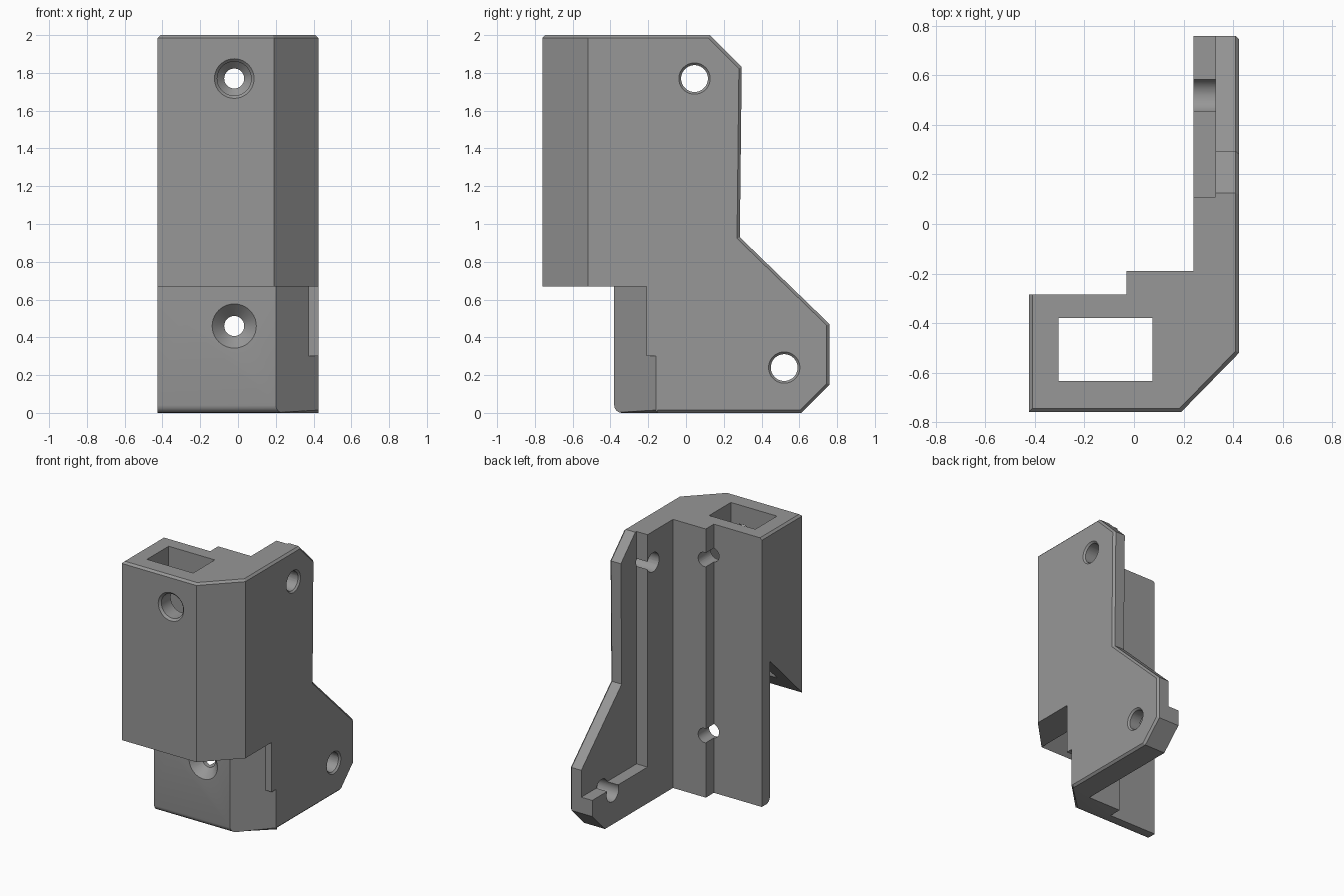
import bpy, bmesh, math
from mathutils import Matrix, Vector

if "Cube" in bpy.data.objects:
    bpy.data.objects.remove(bpy.data.objects["Cube"])

grey = bpy.data.materials.new("grey plastic")
grey.diffuse_color = (0.31, 0.31, 0.31, 1)
grey.use_nodes = True
grey.node_tree.nodes["Principled BSDF"].inputs["Base Color"].default_value = grey.diffuse_color


def finish(name, bm):
    bmesh.ops.recalc_face_normals(bm, faces=bm.faces)
    mesh = bpy.data.meshes.new(name)
    bm.to_mesh(mesh)
    bm.free()
    mesh.materials.append(grey)
    obj = bpy.data.objects.new(name, mesh)
    bpy.context.collection.objects.link(obj)
    return obj


def prism(name, pts, lo, hi, axis="z", bevels=()):
    """Extrude a profile along z (pts = x,y) or x (pts = y,z); bevel edges picked by a rule."""
    def place(p, d):
        return (p[0], p[1], d) if axis == "z" else (d, p[0], p[1])
    bm = bmesh.new()
    a = [bm.verts.new(place(p, lo)) for p in pts]
    b = [bm.verts.new(place(p, hi)) for p in pts]
    bm.faces.new(a)
    bm.faces.new(b)
    n = len(pts)
    for i in range(n):
        j = (i + 1) % n
        bm.faces.new((a[i], a[j], b[j], b[i]))
    bmesh.ops.recalc_face_normals(bm, faces=bm.faces)
    for rule, width, segs in bevels:
        edges = [e for e in bm.edges if rule(e.verts[0].co, e.verts[1].co)]
        bmesh.ops.bevel(bm, geom=edges, offset=width, offset_type="OFFSET",
                        segments=segs, profile=0.5, affect="EDGES")
    return finish(name, bm)


def drill(name, start, axis, length, r1, r2):
    """Round or conical cutter going from start along axis."""
    bm = bmesh.new()
    d = Vector(axis)
    m = Matrix.Translation(Vector(start) + d * length / 2) @ \
        Vector((0, 0, 1)).rotation_difference(d).to_matrix().to_4x4()
    bmesh.ops.create_cone(bm, cap_ends=True, segments=40, radius1=r1, radius2=r2,
                          depth=length, matrix=m)
    return finish(name, bm)


def combine(target, other, op):
    mod = target.modifiers.new("combine", "BOOLEAN")
    mod.operation, mod.solver, mod.object = op, "EXACT", other
    bpy.context.view_layer.objects.active = target
    bpy.ops.object.modifier_apply(modifier=mod.name)
    bpy.data.objects.remove(other, do_unlink=True)


def box(name, x, y, z):
    return prism(name, [(x[0], y[0]), (x[1], y[0]), (x[1], y[1]), (x[0], y[1])], *z)


W, F = 0.425, -0.76      # half width, front plane
BACK = [(W, -0.19), (-0.03, -0.19), (-0.03, -0.285), (-W, -0.285)]


# Upper body: thick block with a cut corner and a chamfered top rim
def top_rim(a, b):
    m = (a + b) / 2
    return min(a.z, b.z) > 1.99 and (m.y < -0.5 or abs(m.x) > W - 0.01)


body = prism("bracket", [(-W, F), (0.19, F), (W, -0.52)] + BACK, 0.67, 2,
             bevels=[(top_rim, 0.015, 1)])


# Lower body: set-back wall with a rounded front bottom edge
def front_bottom(a, b):
    return max(a.z, b.z) < 0.01 and max(a.y, b.y) < -0.37


def corner_bottom(a, b):
    m = (a + b) / 2
    return max(a.z, b.z) < 0.01 and m.x > 0.25 and m.y < -0.18 and abs(a.y - b.y) > 0.05 \
        and abs(a.x - b.x) > 0.1


lower = prism("lower_body", [(-W, -0.38), (0.2, -0.38), (W, -0.16), (W, -0.15), (0.24, -0.15)]
              + [(0.24, -0.19)] + BACK[1:], 0, 1.2,
              bevels=[(front_bottom, 0.04, 4), (corner_bottom, 0.015, 1)])


# Side flange with chamfered outer rim
def flange_rim(a, b):
    return min(a.x, b.x) > W - 0.01 and (a + b).y / 2 > -0.15


flange = prism("side_flange", [(-0.16, 0), (0.61, 0), (0.76, 0.15), (0.76, 0.47), (0.285, 0.93),
                               (0.295, 1.83), (0.125, 2), (-0.21, 2), (-0.21, 0.3), (-0.16, 0.3)],
               0.24, W, "x", bevels=[(flange_rim, 0.015, 1)])
combine(body, lower, "UNION")
combine(body, flange, "UNION")

cutters = [
    # Vertical pocket and the sloped underside of the overhang
    box("pocket", (-0.305, 0.075), (-0.635, -0.38), (0.5, 2.1)),
    prism("underside_slope", [(F - 0.05, 0.62), (-0.38, 0.62), (-0.38, 1.05)], -0.5, 0.19, "x"),
    # Recess on the inner side of the flange
    box("flange_recess", (0.1, 0.33), (0.11, 0.9), (0.27, 2.1)),
    # Screwdriver access hole in the front wall
    drill("access_hole", (-0.02, -0.9, 1.77), (0, 1, 0), 0.4, 0.09, 0.09),
    drill("access_rim", (-0.02, F - 0.01, 1.77), (0, 1, 0), 0.025, 0.115, 0.09),
]
# Countersunk screw holes through the back wall
for z, r in ((1.77, 0.095), (0.46, 0.117)):
    cutters.append(drill("screw_hole", (-0.02, -0.5, z), (0, 1, 0), 0.5, 0.053, 0.053))
    cutters.append(drill("countersink", (-0.02, -0.39, z), (0, 1, 0), r + 0.01 - 0.05,
                         r + 0.01, 0.05))
# Flange holes with chamfered mouths
for y, z in ((0.045, 1.77), (0.52, 0.24)):
    cutters.append(drill("flange_hole", (0.6, y, z), (-1, 0, 0), 0.5, 0.071, 0.071))
    cutters.append(drill("flange_hole_rim", (W + 0.01, y, z), (-1, 0, 0), 0.024, 0.093, 0.069))
for c in cutters:
    combine(body, c, "DIFFERENCE")

# Smooth the holes, keep the block edges crisp
bpy.ops.object.select_all(action="DESELECT")
body.select_set(True)
bpy.context.view_layer.objects.active = body
bpy.ops.object.shade_smooth_by_angle(angle=math.radians(30))
